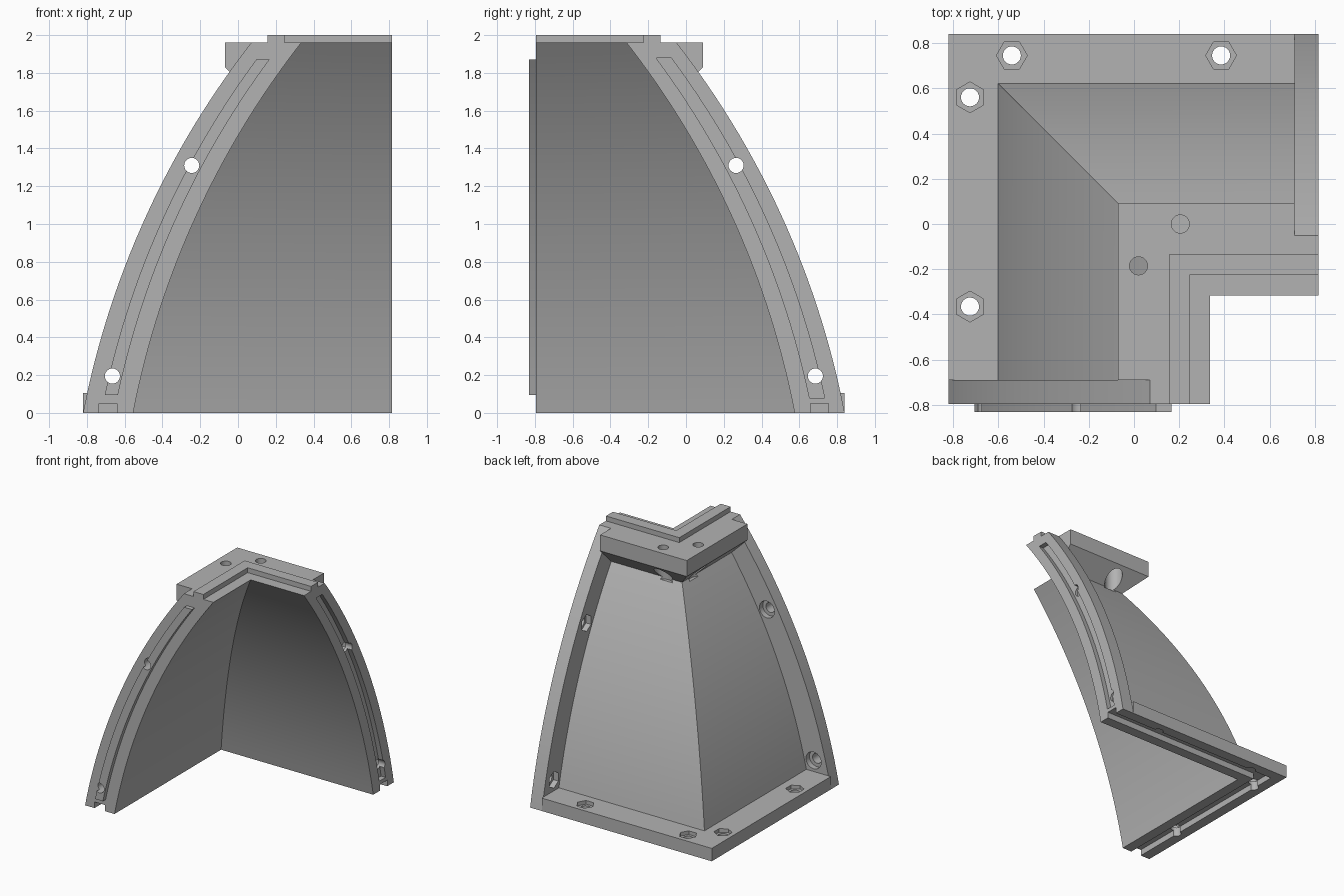
import bpy
import bmesh
from math import sin, cos, pi, acos, atan2, hypot, radians

cube = bpy.data.objects.get("Cube")
if cube:
    bpy.data.objects.remove(cube, do_unlink=True)

grey = bpy.data.materials.new("plain_grey")
grey.use_nodes = True
colour = (0.45, 0.45, 0.45, 1)
grey.diffuse_color = colour
grey.node_tree.nodes["Principled BSDF"].inputs["Base Color"].default_value = colour

# Main dimensions
FOOT, CREST, HEIGHT = -0.555, 0.335, 1.96     # inner curve ends
FRONT, RIB_BACK, TONGUE_FRONT = -0.795, -0.69, -0.83
MIRROR = 0.02                                 # diagonal plane x + y = MIRROR
SKIN, RIB = 0.067, 0.265                      # horizontal thicknesses
STEPS = 28

# Inner wall arc, x as a function of height
half = radians(13.5)
start = atan2(HEIGHT, CREST - FOOT) + half
radius = hypot(HEIGHT, CREST - FOOT) / (2 * sin(half))


def arc(z):
    return FOOT + radius * (sin(start) - sin(acos(z / radius + cos(start))))


def curve(z0, z1, shift=0.0):
    heights = [z0 + (z1 - z0) * i / STEPS for i in range(STEPS + 1)]
    return [(arc(z) - shift, z) for z in heights]


def flip(p):
    """Mirror across the corner diagonal."""
    return (MIRROR - p[1], MIRROR - p[0], p[2])


def solid(name, rings, flipped=False):
    """Closed body through matching rings of points."""
    bm = bmesh.new()
    loops = [[bm.verts.new(flip(p) if flipped else p) for p in r] for r in rings]
    bm.faces.new(loops[0])
    bm.faces.new(loops[-1])
    n = len(loops[0])
    for a, b in zip(loops, loops[1:]):
        for i in range(n):
            j = (i + 1) % n
            bm.faces.new((a[i], a[j], b[j], b[i]))
    bmesh.ops.recalc_face_normals(bm, faces=bm.faces)
    mesh = bpy.data.meshes.new(name)
    bm.to_mesh(mesh)
    bm.free()
    mesh.materials.append(grey)
    obj = bpy.data.objects.new(name, mesh)
    bpy.context.collection.objects.link(obj)
    return obj


def prism(name, profile, y0, y1, flipped=False):
    return solid(name, [[(x, y, z) for x, z in profile] for y in (y0, y1)], flipped)


def circle(cx, cy, r, sides):
    angles = [pi / 2 + 2 * pi * i / sides for i in range(sides)]
    return [(cx + r * cos(a), cy + r * sin(a)) for a in angles]


def upright(x, y, r, z0, z1, sides, flipped):
    outline = circle(x, y, r, sides)
    return solid("cutter", [[(u, v, z) for u, v in outline] for z in (z0, z1)], flipped)


def cut(target, cutter):
    cutter.hide_render = True
    mod = target.modifiers.new("cut", 'BOOLEAN')
    mod.operation, mod.solver, mod.object = 'DIFFERENCE', 'EXACT', cutter
    bpy.context.view_layer.objects.active = target
    bpy.ops.object.modifier_apply(modifier=mod.name)
    bpy.data.objects.remove(cutter, do_unlink=True)


# Shared profile pieces: top ridge and bottom channel
ridge = [(0.245, 1.96), (0.245, 2), (0.155, 2), (0.155, 1.96)]
channel = [(-0.735, 0), (-0.735, 0.05), (-0.64, 0.05), (-0.64, 0)]
inner = curve(0, HEIGHT)

# Corner wall: thin skin with base flange and top flange, swept round the corner
wall_profile = (inner + ridge + [(-0.07, 1.96), (-0.07, 1.83)]
                + curve(1.69, 0.105, SKIN)
                + [(-0.82, 0.105), (-0.82, 0)] + channel)
near = [(x, RIB_BACK, z) for x, z in wall_profile]
corner = [(x, MIRROR - x, z) for x, z in wall_profile]
far = [flip(p) for p in near]
wall = solid("corner_wall", [near, corner, far])

HOLE, RECESS = 0.04, 0.068
for flipped in (False, True):
    # Base bolt holes with hexagonal nut pockets
    for y in (0.56, -0.365):
        cut(wall, upright(-0.725, y, HOLE, -0.1, 0.2, 24, flipped))
        cut(wall, upright(-0.725, y, RECESS, 0.075, 0.2, 6, flipped))
    # Top bolt holes with round pockets underneath
    cut(wall, upright(0.02, -0.185, HOLE, 1.7, 2.1, 24, flipped))
    cut(wall, upright(0.02, -0.185, RECESS, 1.67, 1.89, 24, flipped))

# Edge ribs on both open sides
rib_profile = inner + ridge + curve(HEIGHT, 0, RIB) + channel
front_rib = prism("front_rib", rib_profile, FRONT, RIB_BACK)
side_rib = prism("side_rib", rib_profile, FRONT, RIB_BACK, True)


def strip(z0, z1, width):
    return curve(z0, z1, 0.135 + width / 2) + curve(z1, z0, 0.135 - width / 2)


# Tongue on the front rib, matching groove in the side rib
tongue = prism("front_tongue", strip(0.095, 1.87, 0.07), TONGUE_FRONT, FRONT)
cut(side_rib, prism("cutter", strip(0.08, 1.88, 0.08), FRONT - 0.1, FRONT + 0.04, True))

# Rib bolt holes: round pockets in front, hexagonal at the side
for x, z in ((-0.245, 1.31), (-0.665, 0.195)):
    for body, flipped, sides in ((front_rib, False, 24), (side_rib, True, 6)):
        cut(body, prism("cutter", circle(x, z, HOLE, 24), -1, -0.5, flipped))
        cut(body, prism("cutter", circle(x, z, RECESS, sides),
                        RIB_BACK - 0.045, -0.5, flipped))
    cut(tongue, prism("cutter", circle(x, z, HOLE, 24), -1, -0.5))

# Smooth the curves, keep the edges crisp
bpy.ops.object.select_all(action='DESELECT')
for obj in (wall, front_rib, side_rib, tongue):
    obj.select_set(True)
bpy.context.view_layer.objects.active = wall
bpy.ops.object.shade_smooth_by_angle(angle=radians(25))
